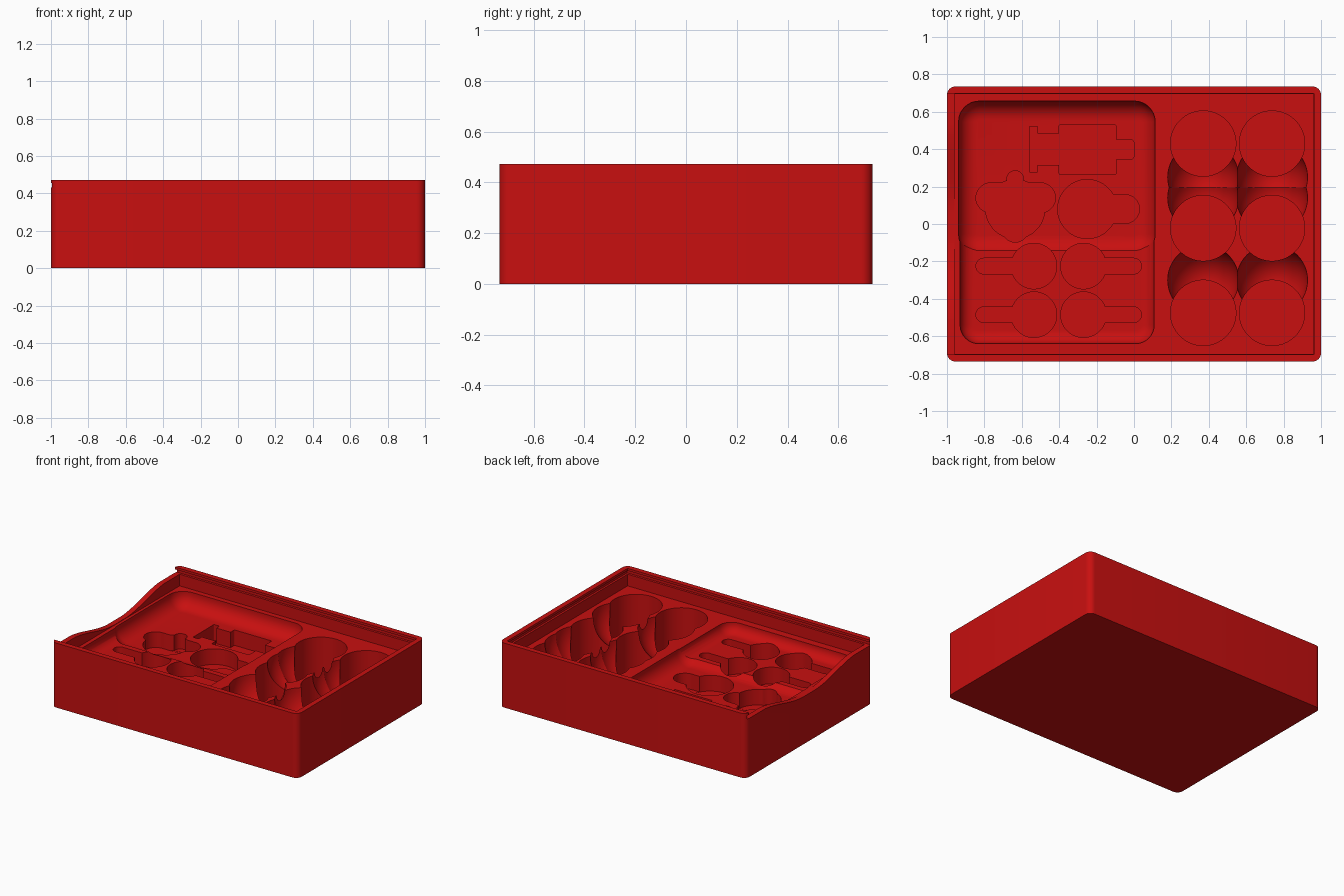
import bpy, bmesh, math
from mathutils import Matrix, Vector

old = bpy.data.objects.get("Cube")
if old:
    bpy.data.objects.remove(old, do_unlink=True)

red = bpy.data.materials.new("red plastic")
red.use_nodes = True
colour = (0.58, 0.005, 0.005, 1)
red.diffuse_color = colour
red.node_tree.nodes["Principled BSDF"].inputs["Base Color"].default_value = colour

TOP, DECK, SILL = 0.472, 0.345, 0.43


def make_object(name, bm):
    bmesh.ops.recalc_face_normals(bm, faces=bm.faces)
    mesh = bpy.data.meshes.new(name)
    bm.to_mesh(mesh)
    bm.free()
    mesh.materials.append(red)
    obj = bpy.data.objects.new(name, mesh)
    bpy.context.scene.collection.objects.link(obj)
    return obj


def rounded_box(name, x, y, z, corner=0, floor=0):
    """Box from (min, max) pairs, with rounded upright edges and floor edges."""
    bm = bmesh.new()
    bmesh.ops.create_cube(bm, size=1)
    size = Vector((x[1] - x[0], y[1] - y[0], z[1] - z[0]))
    centre = Vector((sum(x), sum(y), sum(z))) / 2
    for v in bm.verts:
        v.co = v.co * size + centre
    if corner:
        edges = [e for e in bm.edges if abs(e.verts[0].co.z - e.verts[1].co.z) > 0.01]
        bmesh.ops.bevel(bm, geom=edges, offset=corner, segments=8, profile=0.5, affect='EDGES')
    if floor:
        edges = [e for e in bm.edges if all(abs(v.co.z - z[0]) < 1e-5 for v in e.verts)]
        bmesh.ops.bevel(bm, geom=edges, offset=floor, segments=8, profile=0.5, affect='EDGES')
    return make_object(name, bm)


def prism(name, points, offset, length):
    """Solid made by pushing a closed outline along a vector."""
    bm = bmesh.new()
    offset, length = Vector(offset), Vector(length)
    face = bm.faces.new([bm.verts.new(Vector(p) + offset) for p in points])
    moved = bmesh.ops.extrude_face_region(bm, geom=[face])["geom"]
    verts = [v for v in moved if isinstance(v, bmesh.types.BMVert)]
    bmesh.ops.translate(bm, verts=verts, vec=length)
    return make_object(name, bm)


def capsule(name, x0, x1, y, r, floor, top=0.6):
    """Upright pocket with round ends; a plain round well if x0 equals x1."""
    pts = []
    for i in range(48):
        a = math.tau * (i + 0.5) / 48
        pts.append(((x1 if math.cos(a) > 0 else x0) + r * math.cos(a), y + r * math.sin(a), 0))
    return prism(name, pts, (0, 0, floor), (0, 0, top - floor))


def scoop(name, x, y, r, depth):
    bm = bmesh.new()
    bmesh.ops.create_uvsphere(bm, u_segments=48, v_segments=24, radius=1)
    place = Matrix.Translation((x, y, DECK + 0.003)) @ Matrix.Diagonal((r, r, depth, 1))
    bm.transform(place)
    return make_object(name, bm)


cutters = []
cut = cutters.append

# Outer shell
box = rounded_box("storage_box", (-1, 1), (-0.735, 0.735), (0, TOP), corner=0.045)

# Recess above the deck, and the lid slot that runs out through the -x wall
cut(rounded_box("recess", (-0.96, 0.96), (-0.695, 0.695), (DECK, 0.6)))
cut(rounded_box("lid_slot", (-1.2, 0.975), (-0.712, 0.712), (SILL, 0.455)))
cut(rounded_box("lid_opening", (-1.2, 0.962), (-0.697, 0.697), (SILL + 0.005, 0.6)))

# Smooth thumb dip in the -x wall
dip = []
for i in range(41):
    y = -0.56 + 1.12 * i / 40
    t = min(1, max(0, (0.56 - abs(y)) / 0.5))
    dip.append((0, y, SILL + 0.002 - 0.084 * t * t * (3 - 2 * t)))
dip += [(0, 0.56, 0.5), (0, -0.56, 0.5)]
cut(prism("thumb_dip", dip, (-1.1, 0, 0), (0.145, 0, 0)))

# Two joined trays with coved floors
HIGH, LOW = 0.272, 0.235
cut(rounded_box("shallow_tray", (-0.93, 0.108), (-0.64, 0.3), (HIGH, 0.6), 0.1, 0.07))
cut(rounded_box("deep_tray", (-0.938, 0.113), (-0.165, 0.657), (LOW, 0.6), 0.11, 0.1))

# Four paddle pockets
for y in (-0.225, -0.485):
    for x, end in ((-0.535, -0.803), (-0.27, -0.002)):
        cut(capsule("paddle_head", x, x, y, 0.122, 0.15))
        cut(capsule("paddle_handle", min(x, end), max(x, end), y, 0.042, 0.151))

# Stepped block pocket
for i, (x, y) in enumerate((
        ((-0.56, -0.515), (0.278, 0.522)), ((-0.53, -0.39), (0.315, 0.485)),
        ((-0.4, -0.097), (0.265, 0.53)))):
    cut(rounded_box("block_pocket", x, y, (0.12 + i * 0.001, 0.6), 0.006))
cut(rounded_box("block_knob", (-0.12, 0), (0.345, 0.452), (0.124, 0.6), 0.02))

# Round pocket with a side lobe
cut(capsule("round_pocket", -0.25, -0.25, 0.08, 0.158, 0.12))
cut(capsule("round_pocket_lobe", -0.25, -0.048, 0.08, 0.077, 0.121))

# Lobed figure pocket
for i, (x0, x1, y, r) in enumerate((
        (-0.765, -0.5, 0.14, 0.08), (-0.635, -0.635, 0.08, 0.158),
        (-0.635, -0.635, 0.24, 0.045), (-0.635, -0.635, -0.025, 0.072))):
    cut(capsule("figure_pocket", x0, x1, y, r, 0.12 + i * 0.001))

# Six round wells, each with a finger scoop at its edge
for x in (0.37, 0.738):
    for y, scoop_y in ((0.43, 0.25), (-0.022, 0.14), (-0.475, -0.3)):
        cut(capsule("well", x, x, y, 0.175, 0.04))
        cut(scoop("finger_scoop", x, scoop_y, 0.19, 0.24))

# Carve everything out of the shell, then drop the cutters
for c in cutters:
    c.hide_render = True
    mod = box.modifiers.new(c.name, 'BOOLEAN')
    mod.operation = 'DIFFERENCE'
    mod.solver = 'EXACT'
    mod.object = c
graph = bpy.context.evaluated_depsgraph_get()
carved = bpy.data.meshes.new_from_object(box.evaluated_get(graph))
box.modifiers.clear()
box.data = carved
for c in cutters:
    bpy.data.objects.remove(c, do_unlink=True)
carved.materials.clear()
carved.materials.append(red)
for p in carved.polygons:
    p.material_index = 0

bpy.ops.object.select_all(action='DESELECT')
box.select_set(True)
bpy.context.view_layer.objects.active = box
bpy.ops.object.shade_smooth_by_angle(angle=math.radians(30))
